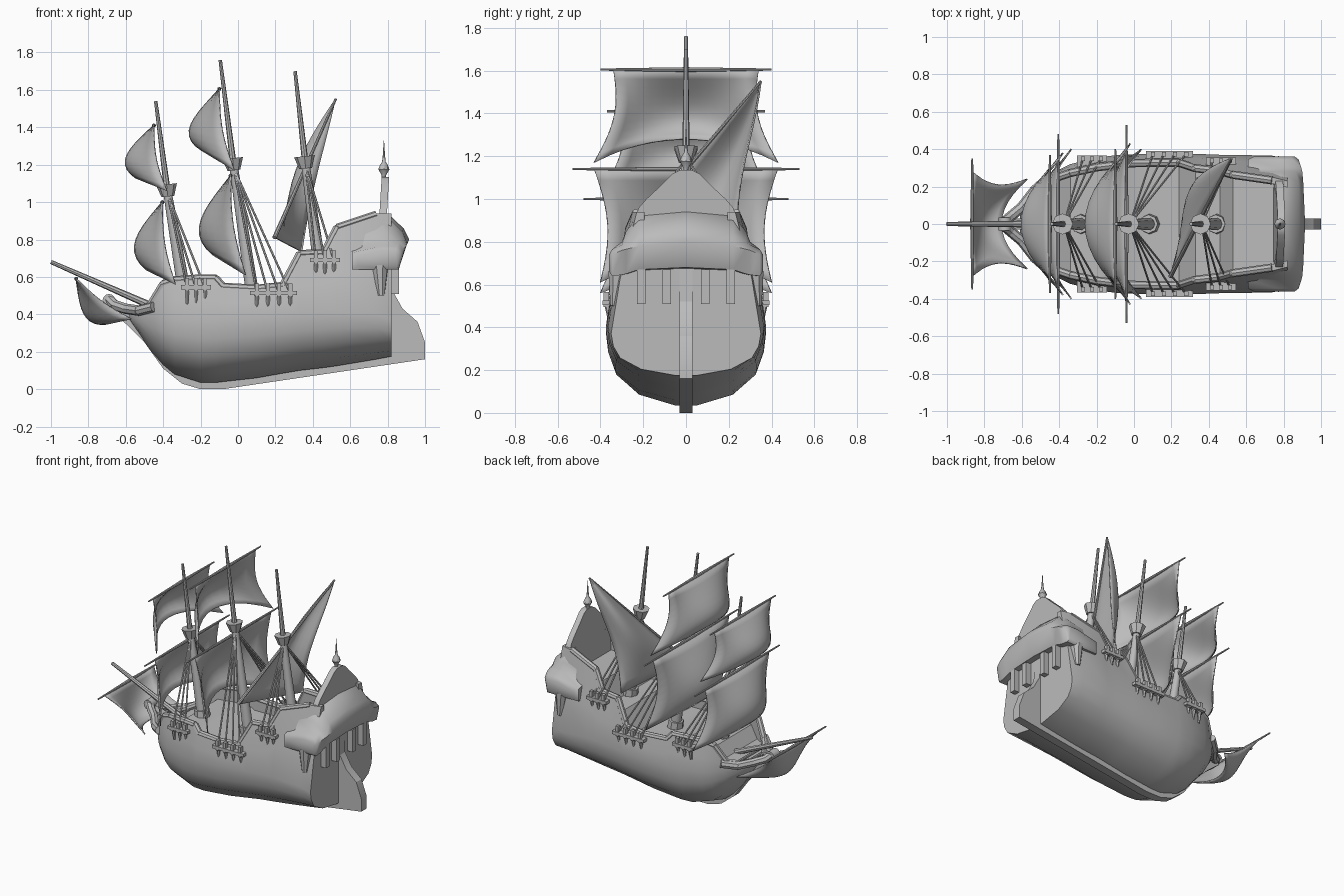
import bpy, bmesh, math
from mathutils import Vector

if "Cube" in bpy.data.objects:
    bpy.data.objects.remove(bpy.data.objects["Cube"], do_unlink=True)

grey = bpy.data.materials.new("plain_grey")
grey.use_nodes = True
grey.diffuse_color = (0.5, 0.5, 0.5, 1)
grey.node_tree.nodes["Principled BSDF"].inputs["Base Color"].default_value = (0.5, 0.5, 0.5, 1)


def finish(name, bm, angle=40):
    bmesh.ops.recalc_face_normals(bm, faces=bm.faces)
    mesh = bpy.data.meshes.new(name)
    bm.to_mesh(mesh)
    bm.free()
    mesh.materials.append(grey)
    ob = bpy.data.objects.new(name, mesh)
    bpy.context.collection.objects.link(ob)
    bpy.ops.object.select_all(action="DESELECT")
    bpy.context.view_layer.objects.active = ob
    ob.select_set(True)
    bpy.ops.object.shade_smooth_by_angle(angle=math.radians(angle))
    return ob


def loft(name, rings, angle=40):
    """Skin a list of closed rings and cap both ends."""
    bm = bmesh.new()
    loops = [[bm.verts.new(p) for p in ring] for ring in rings]
    for a, b in zip(loops, loops[1:]):
        for i in range(len(a)):
            j = (i + 1) % len(a)
            bm.faces.new((a[i], a[j], b[j], b[i]))
    bm.faces.new(loops[0])
    bm.faces.new(loops[-1])
    return finish(name, bm, angle)


def add_rod(bm, a, b, r1, r2, sides=8):
    a, b = Vector(a), Vector(b)
    turn = (b - a).to_track_quat("Z", "Y").to_matrix().to_4x4()
    turn.translation = (a + b) / 2
    bmesh.ops.create_cone(bm, cap_ends=True, segments=sides, radius1=r1, radius2=r2,
                          depth=(b - a).length, matrix=turn)


def rod(name, a, b, r1, r2, sides=8):
    bm = bmesh.new()
    add_rod(bm, a, b, r1, r2, sides)
    return finish(name, bm)


def rail(name, points, radius):
    """A round rail that follows the points."""
    bm = bmesh.new()
    for a, b in zip(points, points[1:]):
        add_rod(bm, a, b, radius, radius)
    for p in points[1:-1]:
        ball = bmesh.ops.create_icosphere(bm, subdivisions=1, radius=radius)
        bmesh.ops.translate(bm, verts=ball["verts"], vec=p)
    return finish(name, bm)


def add_box(bm, centre, size):
    made = bmesh.ops.create_cube(bm, size=1)["verts"]
    bmesh.ops.scale(bm, verts=made, vec=size)
    bmesh.ops.translate(bm, verts=made, vec=centre)


# Hull: x, bottom, height of widest point, half width, half width at top, top, deck
stations = [
    (-.58, .37, .40, .07, .07, .43, .41), (-.53, .30, .39, .16, .16, .43, .41),
    (-.47, .21, .39, .235, .23, .455, .42), (-.40, .13, .38, .29, .27, .57, .42),
    (-.34, .08, .38, .32, .29, .59, .50), (-.20, .035, .37, .355, .32, .60, .50),
    (-.12, .035, .37, .365, .33, .60, .50), (-.08, .04, .37, .37, .34, .555, .47),
    (.10, .06, .38, .375, .345, .545, .47), (.24, .085, .39, .375, .345, .56, .47),
    (.33, .10, .40, .375, .315, .73, .61), (.46, .115, .41, .37, .30, .735, .61),
    (.53, .125, .41, .37, .28, .87, .75), (.74, .16, .40, .365, .25, .94, .76),
    (.82, .175, .37, .35, .23, .94, .76)]


def hull_ring(x, zb, zm, w, wt, zt, zd):
    d = zm - zb
    half = [(.14 * w, zb), (.6 * w, zb + .15 * d), (.88 * w, zb + .42 * d),
            (.97 * w, zb + .7 * d), (w, zm), (.65 * w + .35 * wt, zm + .45 * (zt - zm)),
            (wt, zt), (wt - .035, zt), (wt - .035, zd)]
    return [(x, y, z) for y, z in half] + [(x, -y, z) for y, z in reversed(half)]


loft("hull", [hull_ring(*s) for s in stations])
for side, s in (("left", 1), ("right", -1)):
    rail(side + "_gunwale", [(x, s * (wt - .017), zt - .008)
                             for x, _, _, _, wt, zt, _ in stations[:-1]], .022)

# Keel, stem and rudder in one slab
keel = [(-.70, .43), (-.6, .35), (-.5, .25), (-.4, .11), (-.3, .03), (-.2, 0), (-.08, 0),
        (1, .16), (1, .25), (.96, .36), (.88, .43), (.83, .52), (.82, .68), (.78, .68),
        (.78, .2), (-.1, .07), (-.3, .12), (-.45, .28), (-.55, .41), (-.68, .47)]
loft("keel_and_rudder", [[(x, y, z) for x, z in keel] for y in (-.03, .03)], 25)

# Beakhead rails and cross bars
for side, s in (("left", 1), ("right", -1)):
    rail(side + "_beak_rail", [(-.45, s * .25, .44), (-.53, s * .18, .42), (-.6, s * .09, .43),
                               (-.66, s * .04, .45), (-.69, s * .015, .48)], .028)
rod("beak_scroll", (-.69, -.035, .475), (-.69, .035, .475), .034, .034, 12)
for i in range(3):
    rod("beak_bar", (-.5 - .05 * i, -.2 + .05 * i, .42), (-.5 - .05 * i, .2 - .05 * i, .42), .01, .01)

# Stern gallery, skinned across the width
gallery = {
    0: [(.77, .67), (.86, .68), (.915, .80), (.885, .86), (.80, .94), (.77, .94)],
    .22: [(.74, .66), (.86, .67), (.905, .78), (.88, .84), (.80, .92), (.75, .92)],
    .28: [(.62, .64), (.86, .65), (.90, .765), (.865, .80), (.78, .85), (.67, .83)],
    .30: [(.61, .64), (.86, .645), (.895, .76), (.86, .785), (.77, .80), (.61, .74)],
    .345: [(.61, .64), (.86, .64), (.88, .74), (.85, .765), (.77, .765), (.61, .73)],
    .36: [(.64, .66), (.85, .66), (.86, .72), (.84, .74), (.76, .74), (.64, .71)]}
ys = sorted({s * y for y in gallery for s in (1, -1)})
loft("stern_gallery", [[(x, y, z) for x, z in gallery[abs(y)]] for y in ys], 50)

# Brackets below the gallery
bm = bmesh.new()
for s in (-1, 1):
    for y in (.09, .21):
        add_box(bm, (.835, s * y, .59), (.05, .04, .16))
    add_rod(bm, (.765, s * .335, .50), (.76, s * .32, .66), .02, .045)
finish("gallery_brackets", bm)

# Tall back board with a lantern
board = [(.25, .75), (.25, .89), (.22, .96), (.185, 1.0), (.11, 1.07), (.06, 1.12), (.03, 1.135)]
outline = board + [(-y, z) for y, z in reversed(board)]
loft("stern_board", [[(x + .06 * (z - .75), y, z) for y, z in outline] for x in (.745, .785)], 30)
lantern = [(1.12, .012), (1.145, .012), (1.175, .03), (1.20, .02), (1.215, .01), (1.25, .006), (1.33, .001)]
loft("stern_lantern", [[(.78 + r * math.cos(k * math.pi / 4), r * math.sin(k * math.pi / 4), z)
                        for k in range(8)] for z, r in lantern])

# Masts with tops, shrouds and channels: base, nest, tip, channel x range, y, z, count
masts = {
    "fore": ((-.28, .48), (-.375, 1.04), (-.44, 1.54), (-.29, -.16), .36, .545, 3),
    "main": ((.085, .46), (-.022, 1.18), (-.095, 1.76), (.08, .30), .385, .515, 4),
    "mizzen": ((.445, .6), (.362, 1.19), (.305, 1.70), (.40, .53), .35, .69, 3)}
for name, (base, nest, tip, span, cy, cz, count) in masts.items():
    at = lambda p, dz=0, dx=0: (p[0] + dx, 0, p[1] + dz)
    rod(name + "_lower_mast", at(base), at(nest), .036, .023, 10)
    rod(name + "_upper_mast", at(nest), at(tip), .018, .009)
    rod(name + "_mast_collar", at(base), at(base, .06, -.008), .055, .05)
    rod(name + "_top", at(nest, -.01), at(nest, .055, -.007), .034, .056)
    mid, length = sum(span) / 2, span[1] - span[0]
    shrouds, channel = bmesh.new(), bmesh.new()
    for s in (-1, 1):
        add_box(channel, (mid, s * (cy - .025), cz), (length + .03, .06, .022))
        for i in range(count):
            x = span[0] + length * (i + .35) / (count - .3)
            add_rod(shrouds, at(nest), (x, s * (cy - .01), cz), .006, .006, 6)
            add_box(channel, (x, s * (cy - .012), cz + .015), (.022, .025, .07))
            add_rod(channel, (x, s * (cy - .03), cz - .09), (x, s * (cy - .015), cz), .008, .014, 6)
    finish(name + "_shrouds", shrouds)
    finish(name + "_channels", channel)

# Bowsprit
rod("bowsprit", (-1, 0, .68), (-.36, 0, .40), .011, .022)


def cloth(name, point, nu=12, nv=10):
    """A thin sheet from a function of two parameters between 0 and 1."""
    bm = bmesh.new()
    grid = [[bm.verts.new(point(i / nu, j / nv)) for i in range(nu + 1)] for j in range(nv + 1)]
    for a, b in zip(grid, grid[1:]):
        for i in range(nu):
            bm.faces.new((a[i], a[i + 1], b[i + 1], b[i]))
    ob = finish(name, bm)
    thick = ob.modifiers.new("thickness", "SOLIDIFY")
    thick.thickness, thick.offset = .008, 0


def square_sail(name, top, foot, half_yard, w_top, w_foot, belly, arch):
    """Yard and billowing sail; belly and arch shift the middle and the foot in (x, z)."""
    def point(u, v):
        u = 2 * u - 1
        mid = 1 - u * u
        swell = math.sin(v * math.pi * .72) * mid + .12 * math.sin(v * math.pi) * u * u
        lift = v ** 2 * mid
        width = w_top + (w_foot - w_top) * v - .05 * math.sin(v * math.pi)
        return (top[0] + (foot[0] - top[0]) * v + belly[0] * swell + arch[0] * lift, u * width,
                top[1] + (foot[1] - top[1]) * v + belly[1] * swell + arch[1] * lift)
    cloth(name + "_sail", point)
    for s in (-1, 1):
        rod(name + "_yard", (top[0], 0, top[1]), (top[0], s * half_yard, top[1]), .011, .005)


square_sail("fore_top", (-.45, 1.41), (-.38, 1.06), .37, .32, .38, (-.19, 0), (-.02, .07))
square_sail("fore_course", (-.405, 1.0), (-.335, .56), .48, .36, .40, (-.19, 0), (-.01, .08))
square_sail("main_top", (-.10, 1.605), (-.02, 1.17), .40, .34, .43, (-.205, 0), (-.02, .11))
square_sail("main_course", (-.04, 1.14), (.04, .61), .53, .43, .40, (-.215, 0), (-.01, .11))
square_sail("bow", (-.865, .59), (-.57, .375), .35, .28, .24, (-.10, -.10), (-.06, .05))

# Slanting three-cornered sail on the last mast
peak, tack, clew = Vector((.522, .35, 1.55)), Vector((.195, -.28, .81)), Vector((.34, .25, .735))


def slant(u, v):
    yard_point = peak.lerp(tack, u)
    p = peak.lerp(tack.lerp(clew, v), u)
    arc = math.sin(u * math.pi)
    return p + Vector((-.08, .04, 0)) * arc * math.sin(v * math.pi) + (yard_point - p) * .12 * arc * v


cloth("mizzen_sail", slant)
rod("mizzen_yard", peak, tack, .007, .012)
